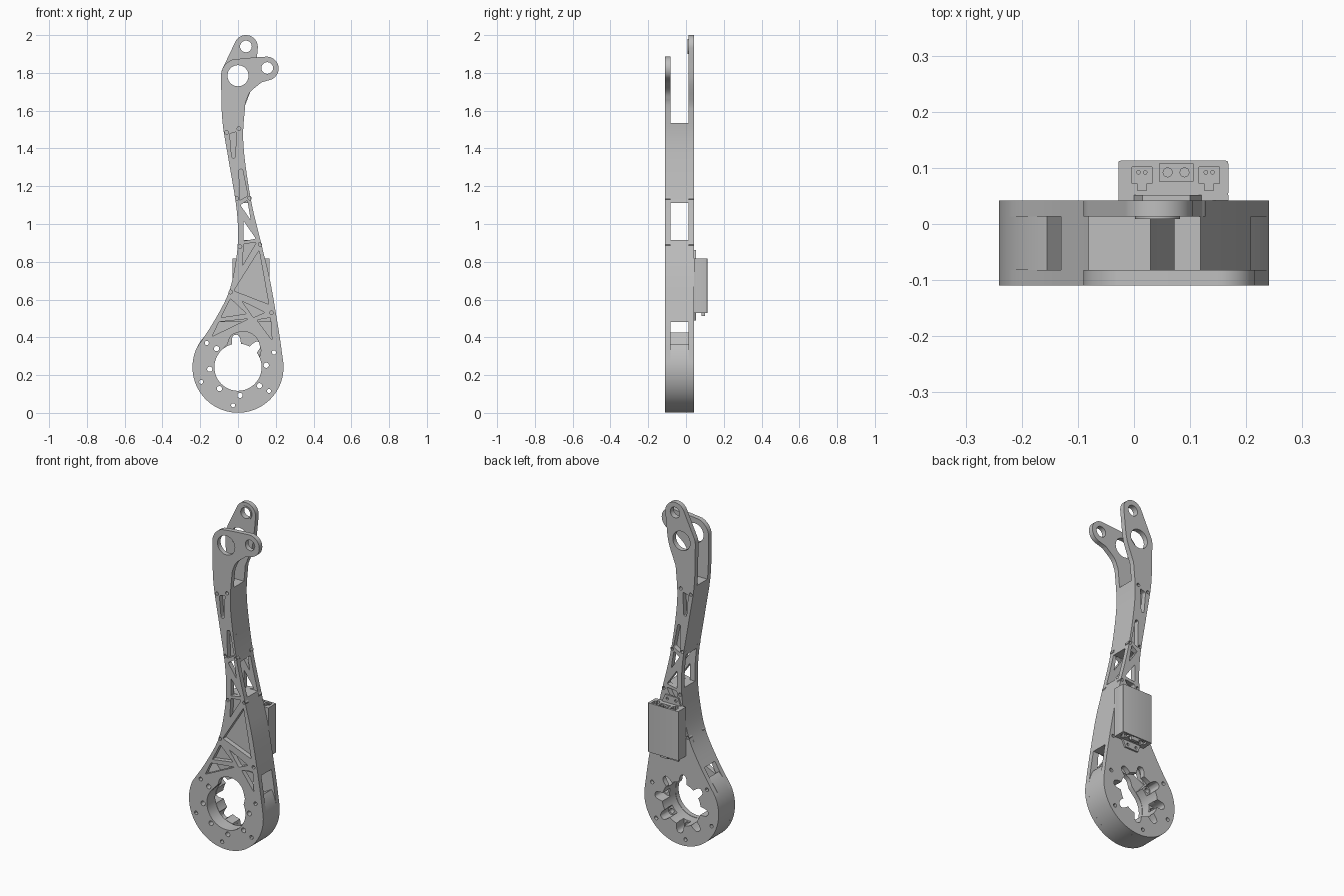
import bpy
from math import sin, cos, pi, radians
from mathutils import Vector

cube = bpy.data.objects.get("Cube")
if cube:
    bpy.data.objects.remove(cube)

grey = bpy.data.materials.new("machined_grey")
grey.use_nodes = True
grey.diffuse_color = (0.52, 0.52, 0.52, 1)
grey.node_tree.nodes["Principled BSDF"].inputs["Base Color"].default_value = (0.52, 0.52, 0.52, 1)


def arc(cx, cz, r, a0, a1, n=24):
    """Points on an arc, angles in degrees."""
    angles = [radians(a0 + (a1 - a0) * i / n) for i in range(n + 1)]
    return [(cx + r * cos(a), cz + r * sin(a)) for a in angles]


def circle(cx, cz, r, n=24):
    return arc(cx, cz, r, 0, 360, n)[:-1]


def smooth(points, n=8):
    """Smooth curve through a few points."""
    p = [Vector(q) for q in points]
    p = [2 * p[0] - p[1]] + p + [2 * p[-1] - p[-2]]
    out = []
    for a, b, c, d in zip(p, p[1:], p[2:], p[3:]):
        for i in range(n):
            t = i / n
            v = 0.5 * (2 * b + (c - a) * t + (2 * a - 5 * b + 4 * c - d) * t * t
                       + (3 * b - a - 3 * c + d) * t ** 3)
            out.append(tuple(v))
    return out + [tuple(points[-1])]


def rounded(points, r=0.007):
    """Polygon with its corners rounded off."""
    out = []
    for i, q in enumerate(points):
        q = Vector(q)
        a = q + (Vector(points[i - 1]) - q).normalized() * r
        b = q + (Vector(points[(i + 1) % len(points)]) - q).normalized() * r
        for t in (0, 0.33, 0.67, 1):
            out.append(tuple(a * (1 - t) ** 2 + q * 2 * t * (1 - t) + b * t * t))
    return out


def rect(x0, x1, y0, y1):
    return [(x0, y0), (x1, y0), (x1, y1), (x0, y1)]


def slab(name, loops, lo, hi, upright=True):
    """Extruded outline with holes, along y when upright, else along z."""
    cu = bpy.data.curves.new(name, "CURVE")
    cu.dimensions = "2D"
    cu.fill_mode = "BOTH"
    cu.extrude = (hi - lo) / 2
    for loop in loops:
        s = cu.splines.new("POLY")
        s.points.add(len(loop) - 1)
        for pt, (u, v) in zip(s.points, loop):
            pt.co = (u, v, 0, 1)
        s.use_cyclic_u = True
    ob = bpy.data.objects.new(name, cu)
    bpy.context.collection.objects.link(ob)
    mid = (lo + hi) / 2
    ob.location = (0, mid, 0) if upright else (0, 0, mid)
    ob.rotation_euler = (pi / 2 if upright else 0, 0, 0)
    bpy.ops.object.select_all(action="DESELECT")
    ob.select_set(True)
    bpy.context.view_layer.objects.active = ob
    bpy.ops.object.convert(target="MESH")
    ob = bpy.context.view_layer.objects.active
    ob.data.materials.clear()
    ob.data.materials.append(grey)
    bpy.ops.object.shade_smooth_by_angle(angle=radians(30))
    return ob


# Layer depths and the hub
FRONT, INNER, MIDDLE, OUTER, BACK = -0.11, -0.082, -0.03, 0.013, 0.042
HUB, R = 0.242, 0.241

# Curved edges of the limb, from hub to top
left = smooth([(-0.219, 0.344), (-0.13, 0.48), (-0.05, 0.635), (-0.012, 0.8), (0, 0.94),
               (-0.01, 1.1), (-0.05, 1.34), (-0.083, 1.55), (-0.09, 1.785)])
right = smooth([(0.238, 0.28), (0.215, 0.44), (0.17, 0.7), (0.127, 0.88), (0.074, 1.1),
                (0.04, 1.31), (0.027, 1.47), (0.038, 1.63)])
hub_arc = arc(0, HUB, R, 155, 369, 72)

front_top = (smooth([(0.042, 1.65), (0.066, 1.7), (0.125, 1.75)])
             + arc(0.152, 1.823, 0.063, -80, 95)
             + smooth([(0.09, 1.882), (0.04, 1.878), (-0.015, 1.872)]) + arc(0, 1.785, 0.09, 108, 178, 12))
back_top = (smooth([(0.05, 1.66), (0.085, 1.76), (0.1, 1.88)])
            + arc(0.042, 1.937, 0.063, -5, 160) + arc(0, 1.785, 0.09, 155, 178, 6))


def outline(top):
    return hub_arc + right[1:] + top + left[::-1][:-1]


# Truss windows
upper_windows = [
    [(-0.044, 1.478), (-0.008, 1.488), (-0.015, 1.35), (-0.033, 1.35)],
    [(0.006, 1.29), (0.024, 1.29), (0.052, 1.15), (0.008, 1.125)],
    [(0.013, 1.1), (0.05, 1.125), (0.067, 1.02)],
    [(0.03, 1.015), (0.095, 0.922), (0.03, 0.91)],
    [(0.03, 0.895), (0.097, 0.902), (0.024, 0.78)],
]
lower_windows = [
    [(0.112, 0.86), (0.163, 0.575), (-0.022, 0.647)],
    [(-0.04, 0.605), (0.045, 0.525), (-0.09, 0.505)],
    [(-0.1, 0.482), (0.055, 0.498), (-0.137, 0.405)],
    [(0.02, 0.592), (0.142, 0.532), (0.082, 0.505)],
    [(0.1, 0.492), (0.172, 0.504), (0.18, 0.385)],
]
upper_windows = [rounded(w) for w in upper_windows]
lower_windows = [rounded(w) for w in lower_windows]

# Bolt holes
rim_bolts = [circle(x, z, 0.011, 12) for x, z in
             [(-0.165, 0.37), (-0.195, 0.164), (-0.026, 0.04), (0.164, 0.116), (0.19, 0.32)]]
limb_bolts = [circle(x, z, 0.01, 12) for x, z in
              [(0.177, 0.53), (-0.04, 0.64), (0.01, 0.88), (0.117, 0.892),
               (-0.006, 1.135), (0.062, 1.137), (-0.06, 1.485), (0.005, 1.505)]]
hub_angles = [4 + 45 * k for k in range(3, 9)]
hub_bolts = [circle(0.15 * cos(radians(a)), HUB + 0.15 * sin(radians(a)), 0.014, 14) for a in hub_angles]
pivot = circle(0, 1.785, 0.056, 36)

# Front plate with keyhole opening
keyhole = (arc(0, HUB, 0.125, 140, 385, 60)
           + smooth([(0.122, 0.33), (0.105, 0.385), (0.07, 0.42), (0.02, 0.43),
                     (-0.035, 0.41), (-0.055, 0.365)]))
slab("front_plate", [outline(front_top), keyhole, pivot, circle(0.155, 1.826, 0.031)]
     + upper_windows + lower_windows + rim_bolts + hub_bolts + limb_bolts, FRONT, INNER)


# Scalloped opening, with eight rounded pockets around it
def scallops(a0, a1, n):
    pts = []
    for i in range(n + 1):
        a = a0 + (a1 - a0) * i / n
        off = abs((a - 4 + 22.5) % 45 - 22.5) / 11
        r = 0.125 + (0.047 * (1 - off ** 3) if off < 1 else 0)
        pts.append((r * cos(radians(a)), HUB + r * sin(radians(a))))
    return pts


slab("back_plate", [outline(back_top), scallops(0, 360, 240)[:-1], pivot, circle(0.042, 1.94, 0.031)]
     + upper_windows + rim_bolts + limb_bolts, OUTER, BACK)
slab("top_eye_ring", [circle(0.042, 1.94, 0.04), circle(0.042, 1.94, 0.031)], OUTER - 0.004, OUTER)

# Hub spacer, smooth in front and scalloped behind
outer_arc = arc(0, HUB, R, 130, 390, 80)
slab("hub_spacer_front", [outer_arc + arc(0, HUB, 0.127, 390, 130, 60)] + rim_bolts + hub_bolts,
     INNER, MIDDLE)
slab("hub_spacer_back", [outer_arc + scallops(390, 130, 180)] + rim_bolts, MIDDLE, OUTER)


# Limb spacers between the plates
def edge_x(edge, z):
    for (xa, za), (xb, zb) in zip(edge, edge[1:]):
        if za <= z <= zb:
            return xa + (xb - xa) * (z - za) / (zb - za)
    return edge[-1][0]


for name, z0, z1 in [("lower_limb_spacer", 0.48, 0.915), ("upper_limb_spacer", 1.11, 1.535)]:
    zs = [z0 + (z1 - z0) * i / 24 for i in range(25)]
    slab(name, [[(edge_x(left, z), z) for z in zs] + [(edge_x(right, z), z) for z in reversed(zs)]],
         INNER, OUTER)

# Controller box on the back, with mounting tabs
X0, X1, Y1, Z0, Z1 = -0.028, 0.168, 0.113, 0.53, 0.818
tabs = [(X0, Z0), (0, Z0), (0.015, 0.49), (0.1, 0.49), (0.12, Z0), (X1, Z0),
        (X1, Z1), (0.12, Z1), (0.1, 0.862), (0.015, 0.862), (0, Z1), (X0, Z1)]
tab_holes = [circle(x, z, 0.008, 12) for x in (0.03, 0.085) for z in (0.508, 0.842)]
slab("controller_mount", [tabs] + tab_holes, BACK, 0.052)
shell = rounded(rect(X0, X1, 0.05, Y1), 0.005)
slab("controller_body", [shell], Z0 + 0.025, Z1 - 0.025, False)

# Connector sockets and pins at both ends of the box
sockets = [[(-0.004, 0.072), (0.006, 0.072), (0.006, 0.06), (0.022, 0.06), (0.022, 0.072),
            (0.032, 0.072), (0.032, 0.102), (-0.004, 0.102)],
           rect(0.045, 0.105, 0.076, 0.108)]
sockets.append([(0.148 - x, y) for x, y in sockets[0]])
for end, z0, z1 in [("top", Z1 - 0.025, Z1), ("bottom", Z0, Z0 + 0.025)]:
    slab(f"controller_{end}_cap", [shell] + sockets, z0, z1, False)
    for i, x in enumerate((0.008, 0.02, 0.06, 0.09, 0.128, 0.14)):
        power = i in (2, 3)
        slab(f"{end}_pin", [circle(x, 0.092, 0.009 if power else 0.004, 12)], z0 + 0.002, z1 - 0.003, False)
slab("bottom_plug", [rect(0.05, 0.1, 0.082, 0.1)], Z0 - 0.016, Z0 + 0.02, False)
